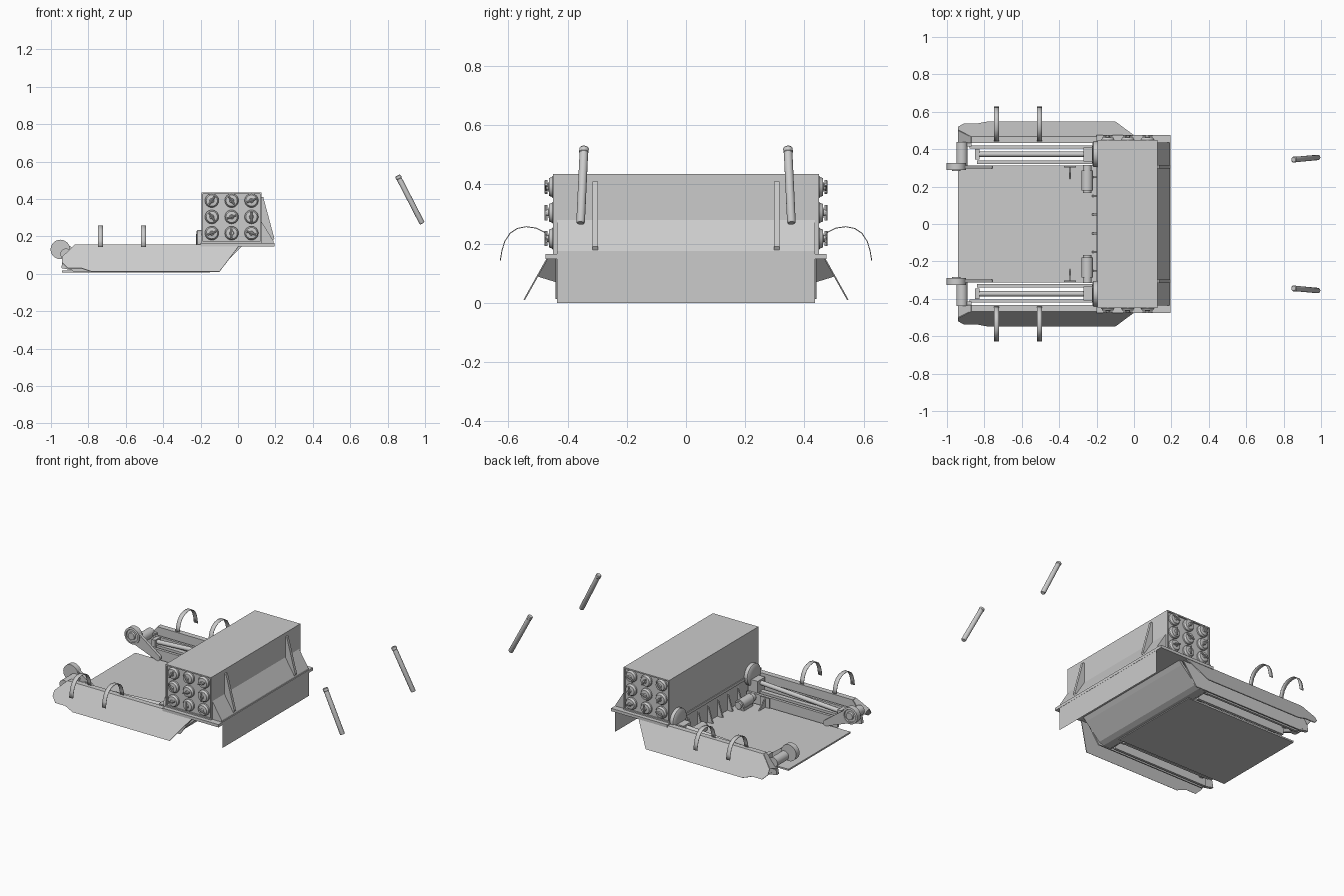
import bpy, bmesh, math
from mathutils import Vector

if "Cube" in bpy.data.objects:
    bpy.data.objects.remove(bpy.data.objects["Cube"])


def finish(name, bm, smooth=False):
    bmesh.ops.recalc_face_normals(bm, faces=bm.faces)
    me = bpy.data.meshes.new(name)
    bm.to_mesh(me)
    bm.free()
    ob = bpy.data.objects.new(name, me)
    bpy.context.collection.objects.link(ob)
    if smooth:
        bpy.ops.object.select_all(action='DESELECT')
        ob.select_set(True)
        bpy.context.view_layer.objects.active = ob
        bpy.ops.object.shade_smooth_by_angle(angle=math.radians(35))
    return ob


def prism(name, pts, y0, y1):
    """Extrude an x-z outline from y0 to y1."""
    bm = bmesh.new()
    f = bm.faces.new([bm.verts.new((x, y0, z)) for x, z in pts])
    ext = bmesh.ops.extrude_face_region(bm, geom=[f])
    vs = [g for g in ext['geom'] if isinstance(g, bmesh.types.BMVert)]
    bmesh.ops.translate(bm, verts=vs, vec=(0, y1 - y0, 0))
    return finish(name, bm)


def box(name, x0, x1, y0, y1, z0, z1):
    return prism(name, [(x0, z0), (x1, z0), (x1, z1), (x0, z1)], y0, y1)


def lathe(name, p, d, steps, n=24):
    """Stepped cylinder from point p along d; steps = (distance, radius)."""
    p, d = Vector(p), Vector(d).normalized()
    q = Vector((0, 0, 1)).rotation_difference(d)
    bm = bmesh.new()
    rings = [[bm.verts.new(p + d * h + q @ Vector((r * math.cos(a), r * math.sin(a), 0)))
              for a in [2 * math.pi * i / n for i in range(n)]] for h, r in steps]
    for a, b in zip(rings, rings[1:]):
        for i in range(n):
            bm.faces.new((a[i], a[(i + 1) % n], b[(i + 1) % n], b[i]))
    bm.faces.new(rings[0])
    bm.faces.new(rings[-1])
    return finish(name, bm, True)


def rod(name, a, b, r, n=20):
    d = Vector(b) - Vector(a)
    return lathe(name, a, d, [(0, r), (d.length, r)], n)


def sheet(name, quads, thick=0.0):
    bm = bmesh.new()
    for q in quads:
        bm.faces.new([bm.verts.new(v) for v in q])
    bmesh.ops.remove_doubles(bm, verts=bm.verts, dist=1e-5)
    ob = finish(name, bm)
    if thick:
        m = ob.modifiers.new("thickness", 'SOLIDIFY')
        m.thickness, m.offset = thick, 0
    return ob


# Storage housing with its flared front foot
prism("housing", [(-.195, .165), (.19, .165), (.19, .175), (.125, .28), (.125, .435), (-.195, .435)], -.436, .436)
prism("base_flange", [(-.2, .147), (.195, .147), (.195, .165), (-.2, .165)], -.475, .475)
sheet("front_apron", [[(.194, -.435, 0), (.194, .435, 0), (.194, .435, .16), (.194, -.435, .16)]])

# Floor and curved front of the tray
outer = [(-.18, .012), (-.13, .014), (-.1, .028), (0, .125), (.02, .147)]
prism("curved_nose", outer + [(x - .012, z + .008) for x, z in reversed(outer)], -.43, .43)
box("floor", -.94, -.15, -.312, .312, .008, .018)
box("rear_bulkhead", -.19, -.18, -.43, .43, .015, .15)
for i in range(6):
    y = -.25 + i * .1
    prism("bulkhead_rib", [(-.19, .018), (-.225, .018), (-.19, .13)], y - .005, y + .005)

for s in (1, -1):
    # Housing end plate with a raised rim
    box("end_plate", -.195, .125, s * .434, s * .44, .165, .435)
    for x0, x1, z0, z1 in [(-.195, -.187, .165, .435), (.117, .125, .165, .435),
                           (-.187, .117, .427, .435), (-.187, .117, .165, .173)]:
        box("end_rim", x0, x1, s * .436, s * .449, z0, z1)
    # Nine tube caps with turn handles
    for i in range(3):
        for j in range(3):
            x, z = -.14 + i * .106, .217 + j * .087
            lathe("tube_cap", (x, s * .438, z), (0, s, 0),
                  [(0, .037), (.012, .037), (.016, .033), (.024, .03), (.026, .012), (.034, .01)])
            a = math.radians(20 + 35 * ((i * 2 + j * 3) % 5))
            dx, dz = .026 * math.cos(a), .026 * math.sin(a)
            rod("cap_handle", (x - dx, s * .472, z - dz), (x + dx, s * .472, z + dz), .005, 8)
    # Sloping front brackets
    prism("front_bracket", [(.12, .41), (.135, .41), (.194, .19), (.18, .165), (.12, .28)],
          s * .297, s * .315)

    # Flared side skirt, inner wall, top lip
    outline = [(.01, .155), (-.1, .01), (-.78, .01), (-.84, .03), (-.91, .03), (-.94, .06),
               (-.94, .09), (-.87, .155)]
    sheet("side_skirt", [[(x, s * (.465 + (.155 - z) * .56), z) for x, z in outline]], .005)
    prism("side_wall", [(.0, .153), (-.1, .012), (-.88, .012), (-.935, .06), (-.87, .153)],
          s * .433, s * .441)
    box("side_lip", -.87, .01, s * .433, s * .467, .15, .156)
    sheet("skirt_end", [[(-.87, s * .435, .153), (-.87, s * .465, .155),
                         (-.938, s * .5, .09), (-.938, s * .435, .07)]], .005)

    # Side channel with twin rails
    box("inner_rail", -.84, -.2, s * .322, s * .34, .012, .075)
    box("outer_rail", -.88, -.2, s * .405, s * .42, .012, .11)
    box("channel_bar", -.84, -.27, s * .358, s * .388, .05, .08)
    rod("piston", (-.83, s * .373, .095), (-.23, s * .373, .13), .014)
    box("piston_end", -.85, -.825, s * .345, s * .4, .05, .115)
    lathe("mount_disc", (-.195, s * .373, .165), (-1, 0, 0),
          [(0, .068), (.022, .068), (.027, .06), (.03, .03)], 32)
    box("mount_block", -.27, -.2, s * .335, s * .41, .06, .15)

    # Swing arm and pivot at the tail
    c, e, r0, r1 = Vector((-.95, .13)), Vector((-.775, .035)), .045, .018
    base = math.atan2(e.y - c.y, e.x - c.x)
    pts = []
    for cen, r, off in ((c, r0, math.pi / 2), (e, r1, -math.pi / 2)):
        for k in range(13):
            a = base + off + math.pi * k / 12
            pts.append((cen.x + r * math.cos(a), cen.y + r * math.sin(a)))
    prism("swing_arm", pts, s * .296, s * .314)
    lathe("pivot_disc", (-.95, s * .325, .13), (0, -s, 0),
          [(0, .052), (.035, .052), (.037, .04), (.03, .038), (.03, .024), (.042, .022)], 32)
    rod("pivot_axle", (-.92, s * .31, .105), (-.92, s * .438, .105), .03)
    prism("pivot_bracket", [(-.945, .03), (-.87, .015), (-.87, .12), (-.93, .11)], s * .415, s * .436)

    # Floor fittings: motor and small gusset
    lathe("floor_motor", (-.25, s * .165, .055), (0, s, 0),
          [(0, .022), (.015, .022), (.015, .031), (.12, .031), (.122, .024), (.15, .024)])
    box("motor_foot", -.275, -.225, s * .19, s * .28, .015, .035)
    box("gusset_plate", -.375, -.31, s * .303, s * .311, .015, .08)
    sheet("gusset_fin", [[(-.343, s * .305, .075), (-.343, s * .24, .018), (-.343, s * .305, .018)]], .006)

    # Curved straps over the skirt
    prof = [(.443, .155), (.447, .18), (.458, .213), (.478, .238), (.505, .252), (.54, .257),
            (.57, .251), (.594, .235), (.612, .207), (.621, .178), (.627, .143)]
    for x in (-.735, -.505):
        ob = sheet("strap", [[(x - .0135, s * y0, z0), (x + .0135, s * y0, z0),
                              (x + .0135, s * y1, z1), (x - .0135, s * y1, z1)]
                             for (y0, z0), (y1, z1) in zip(prof, prof[1:])], .003)
        for p in ob.data.polygons:
            p.use_smooth = True

    # Detached rods ahead of the body
    a, b = Vector((.853, s * .344, .525)), Vector((.985, s * .356, .269))
    L = (b - a).length
    lathe("loose_rod", a, b - a, [(0, .012), (.004, .016), (.018, .016), (.02, .0145),
                                  (L - .004, .0145), (L, .012)])
